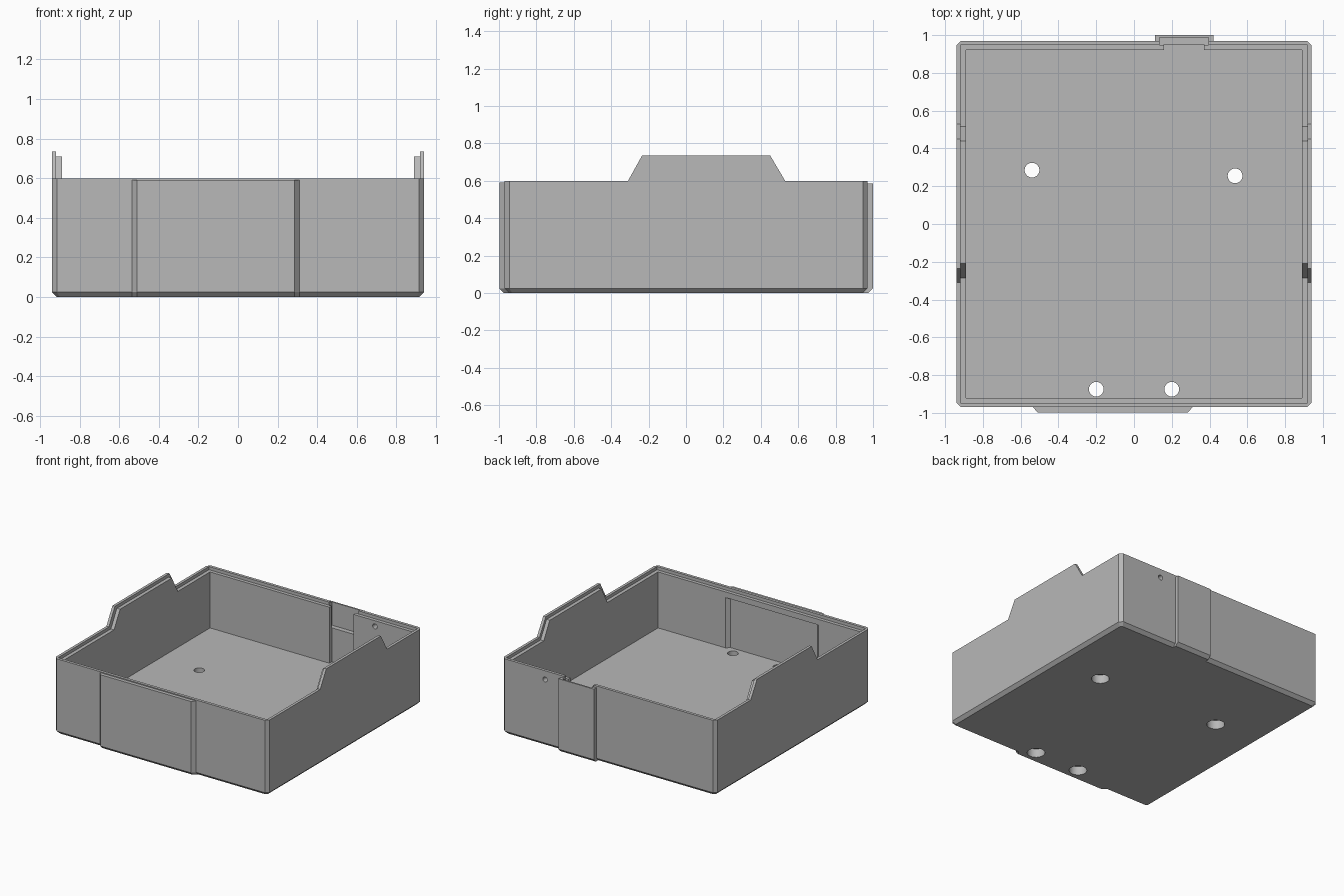
import bpy, bmesh, math
from mathutils import Matrix

if "Cube" in bpy.data.objects:
    bpy.data.objects.remove(bpy.data.objects["Cube"])

grey = bpy.data.materials.new("plain_grey")
grey.diffuse_color = (0.48, 0.48, 0.48, 1)
grey.use_nodes = True
grey.node_tree.nodes["Principled BSDF"].inputs["Base Color"].default_value = grey.diffuse_color


def loft(name, rings):
    """Closed solid from matching rings of 3D points."""
    bm = bmesh.new()
    loops = [[bm.verts.new(p) for p in ring] for ring in rings]
    n = len(loops[0])
    for a, b in zip(loops, loops[1:]):
        for i in range(n):
            j = (i + 1) % n
            bm.faces.new((a[i], a[j], b[j], b[i]))
    bm.faces.new(loops[0])
    bm.faces.new(loops[-1])
    bmesh.ops.recalc_face_normals(bm, faces=bm.faces)
    me = bpy.data.meshes.new(name)
    bm.to_mesh(me)
    bm.free()
    me.materials.append(grey)
    ob = bpy.data.objects.new(name, me)
    bpy.context.collection.objects.link(ob)
    return ob


def prism(name, outline, z0, z1):
    return loft(name, [[(x, y, z) for x, y in outline] for z in (z0, z1)])


def block(name, x0, x1, y0, y1, z0, z1):
    return prism(name, [(x0, y0), (x1, y0), (x1, y1), (x0, y1)], z0, z1)


def cylinder(name, centre, r, length, axis='Z'):
    c, pts = centre, []
    for k in (-length / 2, length / 2):
        ring = []
        for i in range(32):
            t = 2 * math.pi * i / 32
            u, v = r * math.cos(t), r * math.sin(t)
            ring.append((c[0] + u, c[1] + v, c[2] + k) if axis == 'Z'
                        else (c[0] + u, c[1] + k, c[2] + v))
        pts.append(ring)
    return loft(name, pts)


def octagon(hx, hy, c):
    return [(hx - c, -hy), (hx, -hy + c), (hx, hy - c), (hx - c, hy),
            (-hx + c, hy), (-hx, hy - c), (-hx, -hy + c), (-hx + c, -hy)]


def combine(target, other, op):
    mod = target.modifiers.new("combine", 'BOOLEAN')
    mod.operation, mod.solver, mod.object = op, 'EXACT', other
    bpy.context.view_layer.objects.active = target
    bpy.ops.object.modifier_apply(modifier=mod.name)
    bpy.data.objects.remove(other)


def add(ob):
    combine(tray, ob, 'UNION')


def cut(ob):
    combine(tray, ob, 'DIFFERENCE')


C = 0.025          # chamfer size
TOP, FLOOR = 0.60, 0.13

# Outer shell with chamfered corners and bottom edge
tray = loft("tray", [[(x, y, 0) for x, y in octagon(0.94 - C, 0.97 - C, C * 0.6)],
                     [(x, y, C) for x, y in octagon(0.94, 0.97, C)],
                     [(x, y, TOP) for x, y in octagon(0.94, 0.97, C)]])

# Front raised panel with slanted ends
add(loft("front_panel", [
    [(x, y, z) for x, y in ((-0.535, -0.97 + e), (-0.51, -0.998 + e), (0.285, -0.998 + e),
                            (0.31, -0.97 + e), (0.31, -0.90), (-0.535, -0.90))]
    for z, e in ((0, C), (C, 0), (0.592, 0))]))

# Rear raised panel behind the connector pocket
add(loft("rear_panel", [
    [(0.11, 0.9, z), (0.42, 0.9, z), (0.42, 1.0 - e, z), (0.11, 1.0 - e, z)]
    for z, e in ((0, C), (C, 0), (0.585, 0))]))

# Hollow inside and the stepped rim
cut(block("cavity", -0.89, 0.89, -0.92, 0.92, FLOOR, 1))
cut(block("rim_step", -0.918, 0.918, -0.947, 0.947, 0.575, 1))

# Side tabs: taller outer skin, lower inner ledge
for s in (-1, 1):
    for x0, x1, prof in (
            (0.918, 0.94, ((-0.31, 0.55), (-0.31, 0.6), (-0.235, 0.735),
                           (0.45, 0.735), (0.53, 0.6), (0.53, 0.55))),
            (0.89, 0.918, ((-0.285, 0.53), (-0.285, 0.575), (-0.21, 0.71),
                           (0.44, 0.71), (0.515, 0.575), (0.515, 0.53)))):
        add(loft("side_tab", [[(s * x, y, z) for y, z in prof] for x in (x0, x1)]))

# Inner recess behind the front panel
cut(prism("front_recess", [(-0.545, -0.89), (-0.52, -0.92), (-0.495, -0.945),
                           (0.27, -0.945), (0.295, -0.92), (0.32, -0.89)], FLOOR, 0.53))

# Connector pocket in the rear wall
cut(block("rear_recess", 0.16, 0.37, 0.88, 0.95, FLOOR, 1))
cut(block("rear_pocket", 0.135, 0.395, 0.947, 0.988, 0.40, 1))

# Small hole through the rear wall
cut(cylinder("rear_hole", (0.56, 0.95, 0.53), 0.02, 0.2, 'Y'))

# Floor screw holes, wider underneath
for x, y in ((-0.54, 0.285), (0.535, 0.255), (-0.2, -0.875), (0.2, -0.875)):
    cut(cylinder("screw_hole", (x, y, 0.1), 0.039, 0.3))
    cut(cylinder("screw_head", (x, y, 0.0), 0.065, 0.14))

# Sharp edges kept, hole walls smooth
bpy.ops.object.select_all(action='DESELECT')
tray.select_set(True)
bpy.context.view_layer.objects.active = tray
bpy.ops.object.shade_smooth_by_angle(angle=math.radians(25))
